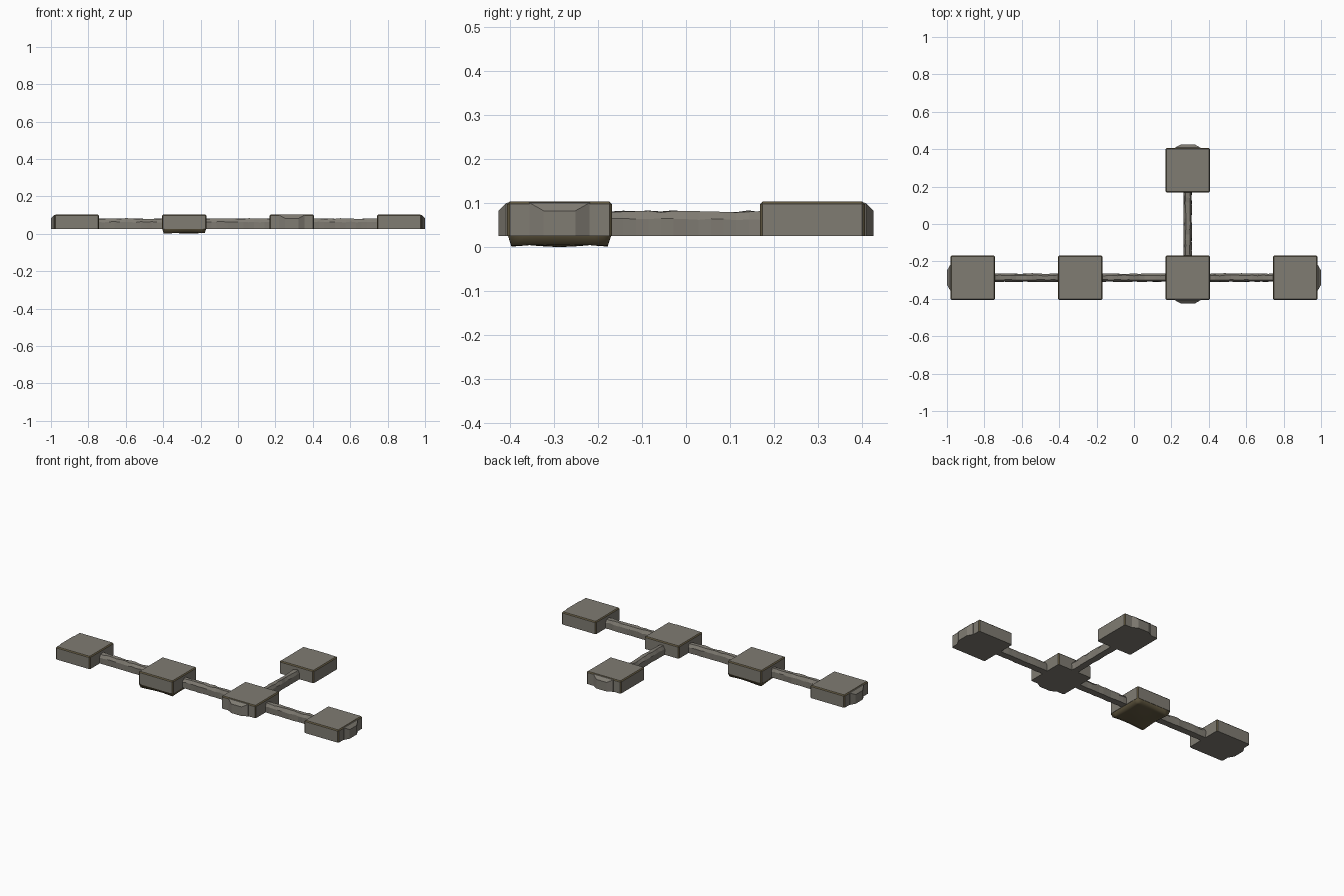
import bpy, bmesh, math, random
from mathutils import Matrix, Vector

if "Cube" in bpy.data.objects:
    bpy.data.objects.remove(bpy.data.objects["Cube"])

random.seed(4)


def material(name, rgb):
    m = bpy.data.materials.new(name)
    m.diffuse_color = (*rgb, 1)
    m.use_nodes = True
    m.node_tree.nodes["Principled BSDF"].inputs["Base Color"].default_value = m.diffuse_color
    return m


STONE = material("warm grey stone", (0.215, 0.20, 0.17))
TRIM = material("olive brown trim", (0.13, 0.105, 0.055))

Z0, Z1, HALF = 0.025, 0.103, 0.119


def finish(name, bm, mats):
    bmesh.ops.recalc_face_normals(bm, faces=bm.faces[:])
    mesh = bpy.data.meshes.new(name)
    bm.to_mesh(mesh)
    bm.free()
    for m in mats:
        mesh.materials.append(m)
    ob = bpy.data.objects.new(name, mesh)
    bpy.context.collection.objects.link(ob)
    return ob


def loft(bm, rings):
    """Skin a list of closed rings and cap both ends."""
    vs = [[bm.verts.new(p) for p in ring] for ring in rings]
    n = len(vs[0])
    for a, b in zip(vs, vs[1:]):
        for i in range(n):
            j = (i + 1) % n
            bm.faces.new((a[i], a[j], b[j], b[i]))
    bm.faces.new(vs[0])
    bm.faces.new(vs[-1])


# Room blocks: boxes whose narrow top and corner bevels are trim coloured
def room(name, x, y):
    bm = bmesh.new()
    bmesh.ops.create_cube(bm, size=1, matrix=Matrix.Translation((x, y, (Z0 + Z1) / 2))
                          @ Matrix.Diagonal((2 * HALF, 2 * HALF, Z1 - Z0, 1)))
    edges = [e for e in bm.edges if max(v.co.z for v in e.verts) > Z1 - 1e-4]
    bmesh.ops.bevel(bm, geom=edges, offset=0.006, segments=1, affect='EDGES')
    bm.normal_update()
    for f in bm.faces:
        f.material_index = int(max(abs(c) for c in f.normal) < 0.9)
    finish(name, bm, [STONE, TRIM])


# Alcove: tapered bulge on an outer wall, facing along the given angle
def alcove(name, x, y, angle):
    rings = []
    for out, half, top in ((HALF - 0.01, 0.07, Z1 - 0.002), (HALF + 0.002, 0.068, Z1 - 0.003),
                           (0.139, 0.036, 0.082)):
        rings.append([(out, -half, Z0), (out, half, Z0), (out, half, top), (out, -half, top)])
    bm = bmesh.new()
    loft(bm, rings)
    bmesh.ops.transform(bm, verts=bm.verts[:], matrix=Matrix.Translation((x, y, 0))
                        @ Matrix.Rotation(angle, 4, 'Z'))
    finish(name, bm, [STONE])


# Tunnel: rough arched passage with a flat base between two rooms
def tunnel(name, start, end):
    a, b = Vector((*start, 0)), Vector((*end, 0))
    along = (b - a).normalized()
    side = Vector((-along.y, along.x, 0))
    profile = [(-0.021, Z0), (-0.022, 0.062), (-0.012, 0.080),
               (0.012, 0.080), (0.022, 0.062), (0.021, Z0)]
    steps = 12
    rings = []
    for i in range(steps + 1):
        p = a.lerp(b, i / steps)
        ring = []
        for s, z in profile:
            js = random.uniform(-0.002, 0.002)
            jz = random.uniform(-0.002, 0.003) if z > Z0 else 0
            ring.append(p + side * (s + js) + Vector((0, 0, z + jz)))
        rings.append(ring)
    bm = bmesh.new()
    loft(bm, rings)
    finish(name, bm, [STONE])


# Pit: sunken, gently uneven basin below one room
def pit(name, x, y):
    bm = bmesh.new()
    n = 12
    grid = []
    for j in range(n + 1):
        row = []
        for i in range(n + 1):
            u, v = 2 * i / n - 1, 2 * j / n - 1
            edge = max(abs(u), abs(v))
            depth = 0.0 if edge > 0.99 else (0.021 + 0.004 * math.sin(3 * u + 1) * math.cos(3 * v))
            # border cells become steep, slightly inset side walls
            k = 1.0 if edge > 0.99 else 1.12
            row.append(bm.verts.new((x + u * k * 0.117, y + v * k * 0.117,
                                     max(0.0, Z0 - depth))))
        grid.append(row)
    for j in range(n):
        for i in range(n):
            bm.faces.new((grid[j][i], grid[j + 1][i], grid[j + 1][i + 1], grid[j][i + 1]))
    ob = finish(name, bm, [TRIM])
    for f in ob.data.polygons:
        f.use_smooth = True
    # basin faces downwards
    if sum(f.normal.z for f in ob.data.polygons) > 0:
        ob.data.flip_normals()


XS, Y, BACK = (-0.862, -0.2875, 0.2875, 0.862), -0.287, 0.287

for i, x in enumerate(XS):
    room(f"room_{i + 1}", x, Y)
room("back_room", XS[2], BACK)

for i in range(3):
    tunnel(f"tunnel_{i + 1}", (XS[i] + HALF - 0.003, Y), (XS[i + 1] - HALF + 0.003, Y))
tunnel("back_tunnel", (XS[2], Y + HALF - 0.003), (XS[2], BACK - HALF + 0.003))

alcove("left_alcove", XS[0], Y, math.pi)
alcove("right_alcove", XS[3], Y, 0)
alcove("front_alcove", XS[2], Y, -math.pi / 2)
alcove("back_alcove", XS[2], BACK, math.pi / 2)

pit("sunken_pit", XS[1], Y)
